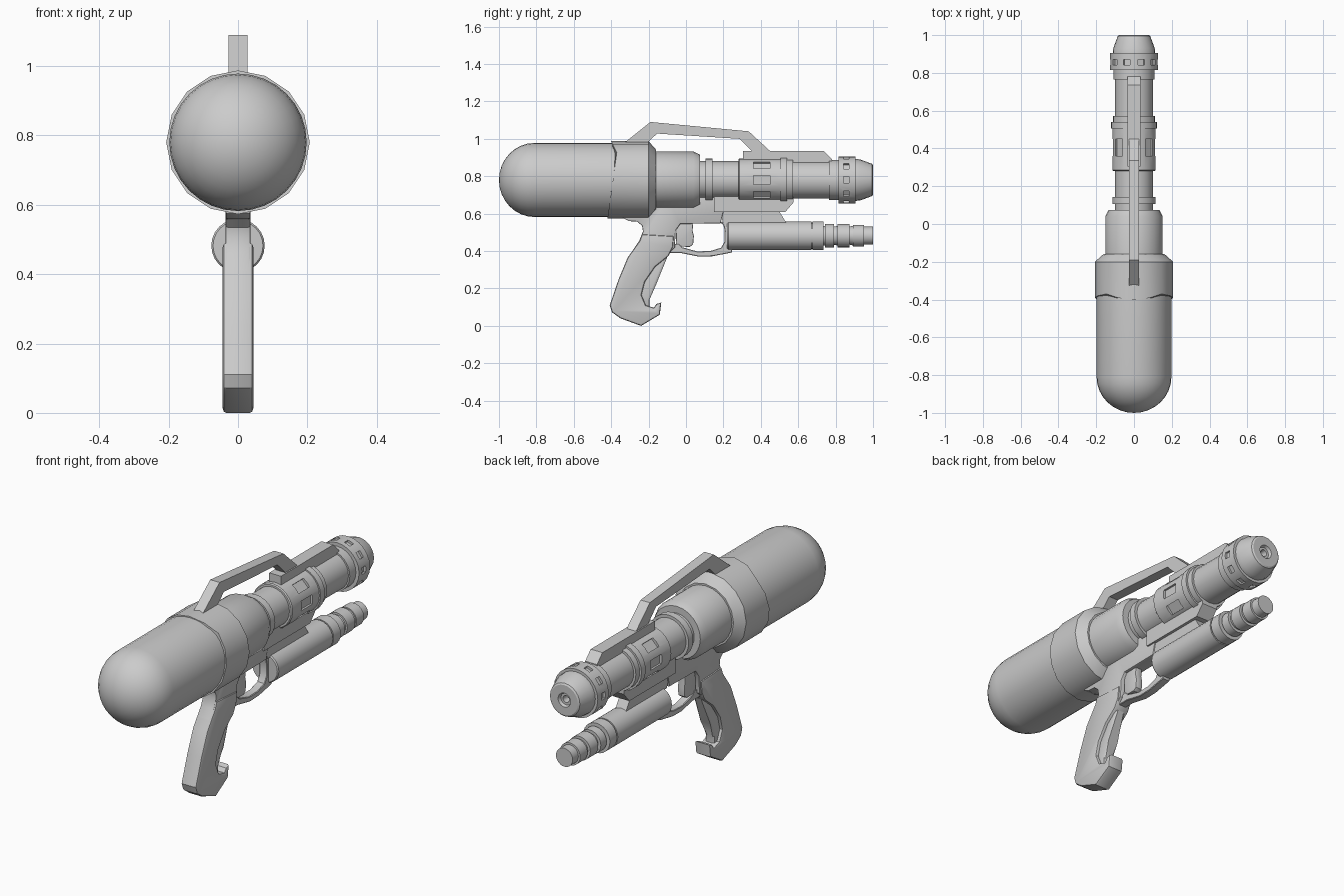
import bpy, bmesh, math
from math import sin, cos, pi, radians

if "Cube" in bpy.data.objects:
    bpy.data.objects.remove(bpy.data.objects["Cube"])

AXIS = 0.78   # height of tank and barrel axis
PUMP = 0.482  # height of pump axis


def finish(name, bm, smooth=True):
    bmesh.ops.recalc_face_normals(bm, faces=bm.faces[:])
    me = bpy.data.meshes.new(name)
    bm.to_mesh(me)
    bm.free()
    ob = bpy.data.objects.new(name, me)
    bpy.context.collection.objects.link(ob)
    bpy.ops.object.select_all(action='DESELECT')
    ob.select_set(True)
    bpy.context.view_layer.objects.active = ob
    if smooth:
        bpy.ops.object.shade_smooth_by_angle(angle=radians(32))
    return ob


def lathe(name, profile, z=AXIS, n=24, shift=None):
    """Revolve (y, radius) points about a y-parallel axis into a closed solid."""
    bm = bmesh.new()
    rings = []
    for i, (y, r) in enumerate(profile):
        if r == 0:
            rings.append([bm.verts.new((0, y, z))])
            continue
        ring = []
        for k in range(n):
            a = 2 * pi * k / n
            dy = shift(sin(a)) if shift and i == 0 else 0
            ring.append(bm.verts.new((r * cos(a), y + dy, z + r * sin(a))))
        rings.append(ring)
    for p, q in zip(rings, rings[1:]):
        for k in range(n):
            j = (k + 1) % n
            loop = [p[k % len(p)], p[j % len(p)], q[j % len(q)], q[k % len(q)]]
            bm.faces.new(list(dict.fromkeys(loop)))
    for ring in (rings[0], rings[-1]):
        if len(ring) > 1:
            bm.faces.new(ring)
    return finish(name, bm)


def prism(name, pts, w, bevel=0.0, segs=2):
    """Extrude a side-view (y, z) outline to half width w each side of x = 0."""
    bm = bmesh.new()
    face = bm.faces.new([bm.verts.new((-w, y, z)) for y, z in pts])
    res = bmesh.ops.extrude_face_region(bm, geom=[face])
    for v in res['geom']:
        if isinstance(v, bmesh.types.BMVert):
            v.co.x = w
    if bevel:
        rim = [e for e in bm.edges if abs(e.verts[0].co.x - e.verts[1].co.x) < 1e-6]
        bmesh.ops.bevel(bm, geom=rim, offset=bevel, segments=segs,
                        affect='EDGES', profile=0.5, clamp_overlap=True)
    return finish(name, bm, bevel > 0)


def cut_slots(ob, count, y0, y1, width, floor, top):
    """Cut a ring of rectangular pockets into a lathed part."""
    bm = bmesh.new()
    for k in range(count):
        a = 2 * pi * k / count
        vs = bmesh.ops.create_cube(bm, size=1)['verts']
        for v in vs:
            r = floor + (v.co.x + 0.5) * (top - floor)
            t = v.co.z * width
            y = y0 + (v.co.y + 0.5) * (y1 - y0)
            v.co = (r * cos(a) - t * sin(a), y, AXIS + r * sin(a) + t * cos(a))
    cutter = finish(ob.name + "_cutter", bm, False)
    cutter.hide_render = True
    mod = ob.modifiers.new("slots", 'BOOLEAN')
    mod.operation, mod.solver, mod.object = 'DIFFERENCE', 'EXACT', cutter
    bpy.ops.object.select_all(action='DESELECT')
    ob.select_set(True)
    bpy.context.view_layer.objects.active = ob
    bpy.ops.object.modifier_apply(modifier=mod.name)
    bpy.data.objects.remove(cutter)
    bpy.ops.object.shade_smooth_by_angle(angle=radians(32))


# Water tank with domed end
dome = [(-0.81 - 0.19 * cos(pi / 2 * i / 8), 0.198 * sin(pi / 2 * i / 8)) for i in range(9)]
lathe("tank", dome + [(-0.3, 0.198)], n=32)


# Faceted collar with a wavy rear edge
def collar_edge(s):
    if s > 0.72:
        return -0.03 * (s - 0.707) / 0.293
    return -0.05 * (0.707 - s) / 1.707


lathe("tank_collar", [(-0.37, 0.207), (-0.2, 0.207), (-0.16, 0.162), (-0.16, 0)],
      n=16, shift=collar_edge)

# Receiver and barrel
lathe("receiver", [(-0.2, 0.152), (0.04, 0.152), (0.075, 0.135), (0.075, 0)])
lathe("barrel", [(0, 0.1), (0.82, 0.1), (0.82, 0)])
lathe("barrel_ring", [(0.105, 0.115), (0.142, 0.115), (0.142, 0)])

# Slotted barrel sleeve
sleeve = lathe("barrel_sleeve", [(0.28, 0), (0.28, 0.11), (0.285, 0.115), (0.505, 0.115),
                                 (0.505, 0.122), (0.54, 0.122), (0.54, 0.112),
                                 (0.572, 0.112), (0.572, 0)])
cut_slots(sleeve, 8, 0.36, 0.45, 0.05, 0.101, 0.15)

# Muzzle with slotted ring and bored tip
muzzle = lathe("muzzle", [(0.765, 0), (0.765, 0.108), (0.815, 0.108), (0.815, 0.126),
                          (0.905, 0.126), (0.905, 0.112), (0.93, 0.11), (0.995, 0.086),
                          (1.0, 0.078), (1.0, 0.036), (0.985, 0.03), (0.985, 0.018),
                          (0.95, 0.015), (0.95, 0)])
cut_slots(muzzle, 10, 0.842, 0.872, 0.035, 0.113, 0.15)

# Pump with stepped end
steps = [(0.22, 0), (0.22, 0.072), (0.226, 0.077), (0.67, 0.077), (0.67, 0.07), (0.677, 0.07),
         (0.677, 0.077), (0.735, 0.077), (0.735, 0.052)]
for y0, y1, r in ((0.742, 0.79, 0.063), (0.81, 0.875, 0.062), (0.892, 0.953, 0.058)):
    steps += [(y0, 0.052), (y0, r), (y1, r), (y1, 0.048)]
lathe("pump", steps + [(0.962, 0.048), (1.0, 0.048), (1.0, 0)], z=PUMP)

# Carry handle and sight rail
prism("carry_handle", [(-0.34, 0.97), (-0.19, 1.09), (0.335, 1.04), (0.46, 0.925), (0.36, 0.925),
                       (0.285, 1.0), (-0.155, 1.028), (-0.215, 0.97)], 0.027)
prism("top_rail", [(0.305, 0.86), (0.305, 0.935), (0.735, 0.935), (0.78, 0.89), (0.78, 0.86)],
      0.034)

# Frame under the receiver, and pump mounts
prism("frame", [(-0.34, 0.6), (-0.335, 0.575), (-0.305, 0.56), (-0.26, 0.557), (-0.235, 0.535),
                (-0.23, 0.505), (-0.25, 0.455), (-0.3, 0.38), (-0.1, 0.38), (-0.06, 0.42),
                (-0.055, 0.51), (-0.03, 0.545), (0.185, 0.548), (0.2, 0.61), (0.25, 0.69),
                (-0.1, 0.69)], 0.036, 0.006)
prism("barrel_mount", [(0.15, 0.7), (0.15, 0.608), (0.53, 0.608), (0.575, 0.66), (0.575, 0.7)],
      0.045)
prism("pump_mount", [(0.18, 0.61), (0.2, 0.545), (0.54, 0.545), (0.5, 0.61)], 0.03)

# Trigger and guard
prism("trigger", [(-0.05, 0.55), (-0.055, 0.425), (0.02, 0.422), (0.038, 0.435), (0.042, 0.48),
                  (0.035, 0.51), (0.04, 0.56)], 0.02, 0.006)
prism("trigger_guard", [(-0.1, 0.43), (-0.1, 0.39), (-0.03, 0.39), (0.07, 0.37), (0.14, 0.372),
                        (0.245, 0.392), (0.245, 0.42), (0.225, 0.45), (0.225, 0.55), (0.17, 0.56),
                        (0.2, 0.54), (0.207, 0.51), (0.206, 0.45), (0.188, 0.418), (0.13, 0.4),
                        (0.06, 0.398), (-0.02, 0.42), (-0.04, 0.44)], 0.022, 0.003, 1)

# Pistol grip with a recessed finger groove
prism("grip", [(-0.235, 0.49), (-0.248, 0.455), (-0.312, 0.365), (-0.36, 0.25), (-0.408, 0.11),
               (-0.395, 0.072), (-0.35, 0.04), (-0.24, 0.0), (-0.14, 0.06), (-0.132, 0.125),
               (-0.158, 0.117), (-0.172, 0.097), (-0.215, 0.11), (-0.238, 0.165), (-0.22, 0.235),
               (-0.165, 0.315), (-0.095, 0.372), (-0.07, 0.42), (-0.065, 0.48)], 0.044, 0.011)
prism("finger_groove", [(-0.25, 0.1), (-0.195, 0.1), (-0.195, 0.14), (-0.16, 0.22),
                        (-0.093, 0.385), (-0.18, 0.385), (-0.26, 0.2)], 0.028, 0.012)
